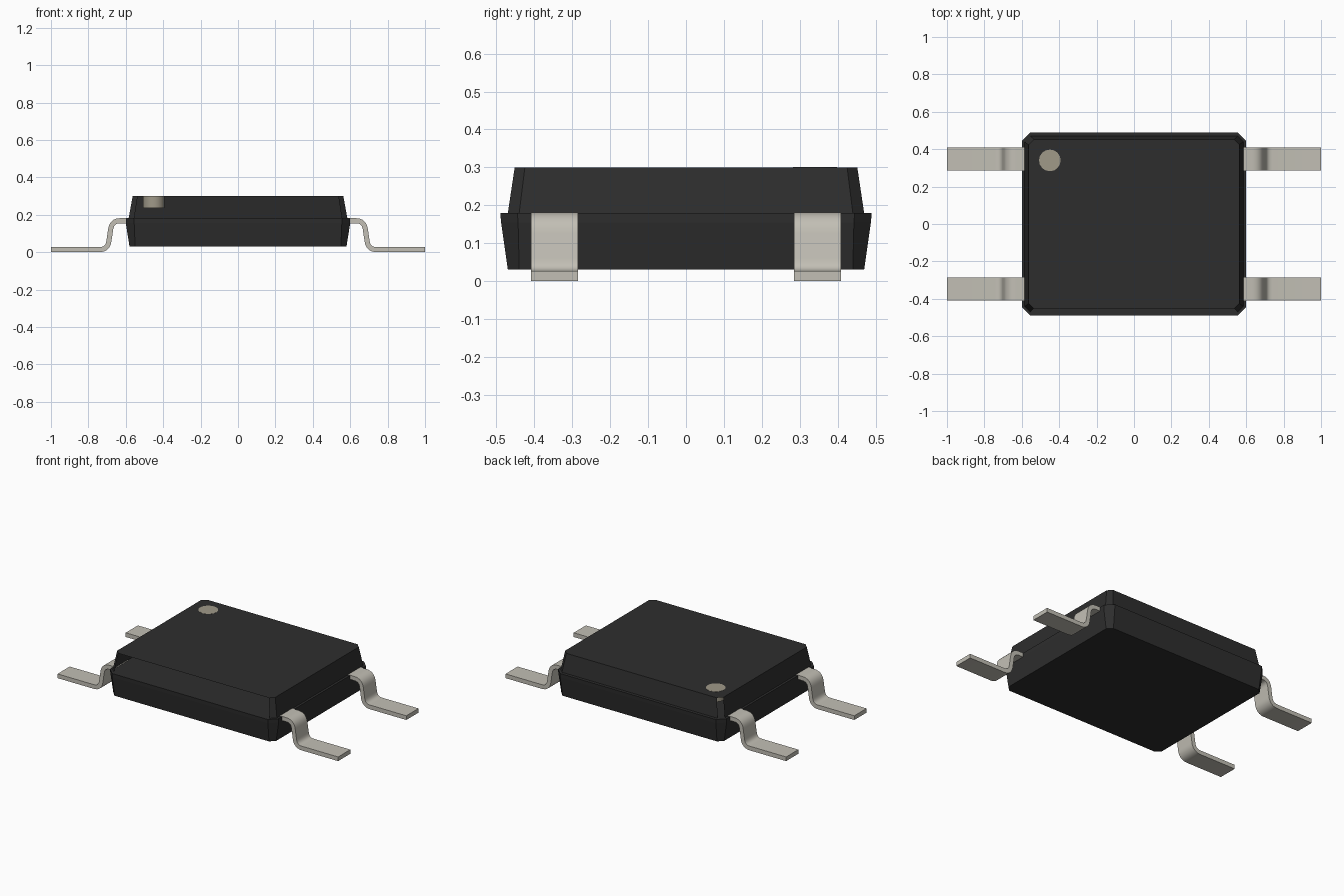
import bpy, bmesh, math
from mathutils import Vector

cube = bpy.data.objects.get("Cube")
if cube:
    bpy.data.objects.remove(cube, do_unlink=True)


def material(name, rgb):
    m = bpy.data.materials.new(name)
    m.use_nodes = True
    m.diffuse_color = (*rgb, 1)
    bsdf = next(n for n in m.node_tree.nodes if n.type == 'BSDF_PRINCIPLED')
    bsdf.inputs["Base Color"].default_value = (*rgb, 1)
    bsdf.inputs["Roughness"].default_value = 0.6
    return m


BLACK = material("black_plastic", (0.027, 0.027, 0.027))
METAL = material("tinned_metal", (0.54, 0.52, 0.46))
TAN = material("marker_tan", (0.35, 0.32, 0.25))


def finish(bm, name, mat, smooth=False, fix_normals=True):
    if fix_normals:
        bmesh.ops.recalc_face_normals(bm, faces=bm.faces)
    mesh = bpy.data.meshes.new(name)
    bm.to_mesh(mesh)
    bm.free()
    mesh.materials.append(mat)
    ob = bpy.data.objects.new(name, mesh)
    bpy.context.collection.objects.link(ob)
    if smooth:
        bpy.ops.object.select_all(action='DESELECT')
        ob.select_set(True)
        bpy.context.view_layer.objects.active = ob
        bpy.ops.object.shade_smooth_by_angle(angle=math.radians(35))
    return ob


def octagon(hx, hy, c, z):
    """Rectangle with cut corners, counter-clockwise from the front edge."""
    return [(-hx + c, -hy, z), (hx - c, -hy, z), (hx, -hy + c, z), (hx, hy - c, z),
            (hx - c, hy, z), (-hx + c, hy, z), (-hx, hy - c, z), (-hx, -hy + c, z)]


def loft(name, sections, mat, bottom=True, skip=()):
    bm = bmesh.new()
    rings = [[bm.verts.new(p) for p in octagon(*s)] for s in sections]
    for a, b in zip(rings, rings[1:]):
        for i in range(len(a)):
            if i not in skip:
                j = (i + 1) % len(a)
                bm.faces.new((a[i], a[j], b[j], b[i]))
    if bottom:
        bm.faces.new(rings[0][::-1])
    bm.faces.new(rings[-1])
    return finish(bm, name, mat, fix_normals=False)


# Body: closed lower half with a rim, and a cover open at the front and one corner
loft("lower_body", [(0.58, 0.47, 0.03, 0.03), (0.6, 0.488, 0.045, 0.155),
                    (0.6, 0.49, 0.045, 0.18)], BLACK)
loft("upper_cover", [(0.585, 0.47, 0.03, 0.18), (0.563, 0.452, 0.027, 0.3)],
     BLACK, bottom=False, skip=(0, 5))

# Pin marker set into the top
bm = bmesh.new()
bmesh.ops.create_cone(bm, cap_ends=True, segments=16, radius1=0.058, radius2=0.058, depth=0.066)
bmesh.ops.translate(bm, verts=bm.verts, vec=(-0.45, 0.34, 0.268))
finish(bm, "pin_marker", TAN, smooth=True)


def rounded_path(points, reach, steps=8):
    """Polyline with each inner corner replaced by a curve."""
    pts = [Vector(p) for p in points]
    path = [pts[0]]
    for a, b, c in zip(pts, pts[1:], pts[2:]):
        p = b + (a - b).normalized() * reach
        q = b + (c - b).normalized() * reach
        for k in range(steps + 1):
            t = k / steps
            path.append(p.lerp(b, t).lerp(b.lerp(q, t), t))
    return path + [pts[-1]]


def lead(name, side, y, width=0.124, half=0.0135):
    path = rounded_path([(0.58, 0.168), (0.674, 0.168), (0.697, half), (1.0, half)], 0.045)
    bm = bmesh.new()
    rings = []
    for i, p in enumerate(path):
        d = (path[min(i + 1, len(path) - 1)] - path[max(i - 1, 0)]).normalized()
        n = Vector((-d.y, d.x)) * half
        rings.append([bm.verts.new((side * q.x, y + w, q.y))
                      for q, w in ((p + n, -width / 2), (p + n, width / 2),
                                   (p - n, width / 2), (p - n, -width / 2))])
    for a, b in zip(rings, rings[1:]):
        for i in range(4):
            j = (i + 1) % 4
            bm.faces.new((a[i], a[j], b[j], b[i]))
    bm.faces.new(rings[0])
    bm.faces.new(rings[-1][::-1])
    finish(bm, name, METAL, smooth=True)


# Four bent leads
for side, sname in ((-1, "right"), (1, "left")):
    for y, yname in ((-0.347, "front"), (0.347, "back")):
        lead(f"{yname}_{sname}_lead", side, y)
